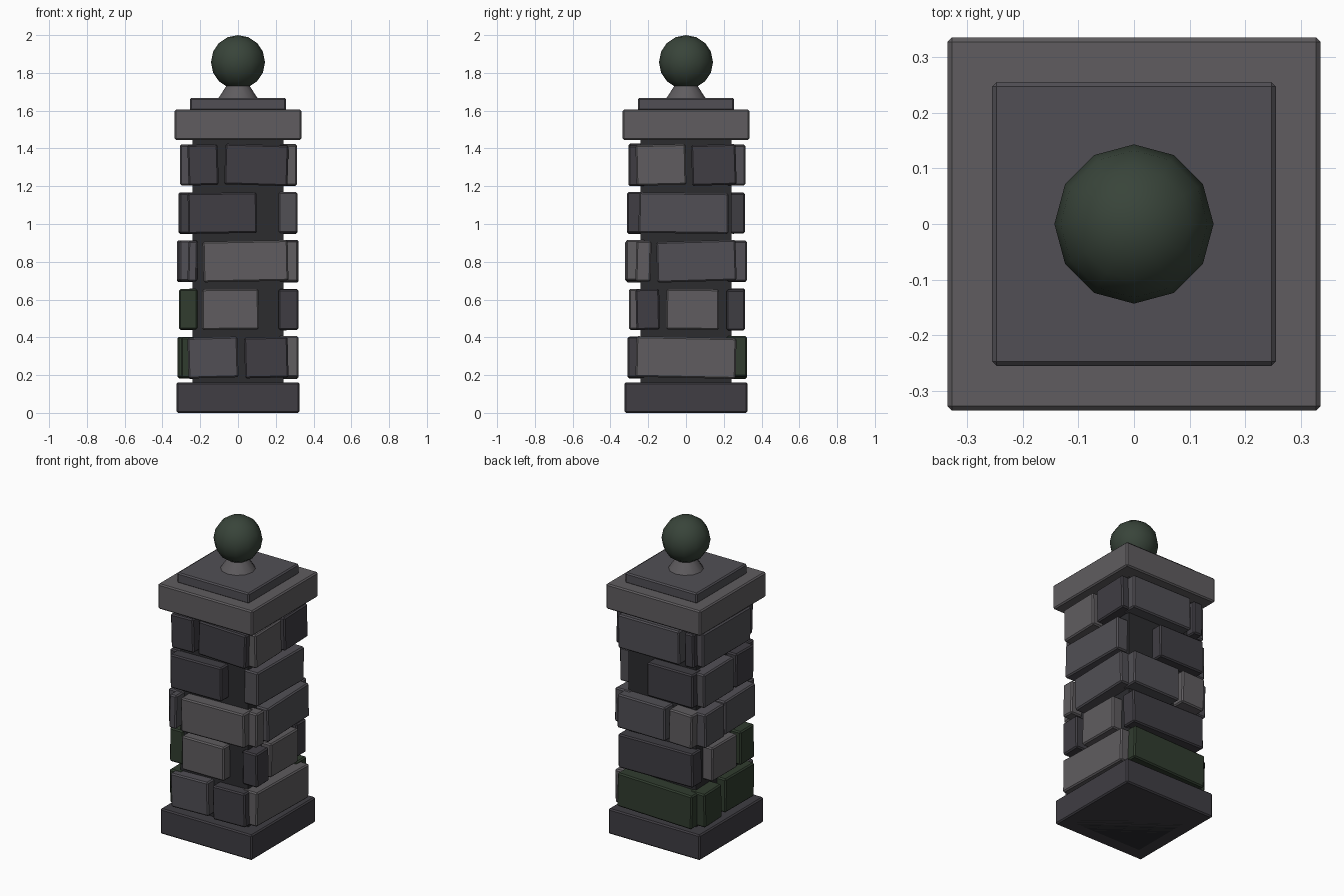
import bpy
import random
from math import radians
from mathutils import Matrix

if "Cube" in bpy.data.objects:
    bpy.data.objects.remove(bpy.data.objects["Cube"])

random.seed(4)


def material(name, rgb):
    m = bpy.data.materials.new(name)
    m.diffuse_color = (*rgb, 1)
    m.use_nodes = True
    m.node_tree.nodes["Principled BSDF"].inputs["Base Color"].default_value = m.diffuse_color
    return m


MATS = {
    "L": material("light_stone", (0.115, 0.108, 0.115)),
    "M": material("mid_stone", (0.082, 0.078, 0.09)),
    "D": material("dark_stone", (0.05, 0.047, 0.056)),
    "G": material("mossy_stone", (0.03, 0.045, 0.028)),
    "C": material("mortar", (0.025, 0.025, 0.028)),
    "B": material("mossy_ball", (0.04, 0.058, 0.042)),
}


def box(name, size, matrix, mat, bevel=0.008):
    bpy.ops.mesh.primitive_cube_add(size=1)
    o = bpy.context.object
    o.name = name
    o.data.transform(Matrix.Diagonal((*size, 1)))
    o.matrix_world = matrix
    o.data.materials.append(MATS[mat])
    if bevel:
        b = o.modifiers.new("worn_edges", "BEVEL")
        b.width = bevel
        b.segments = 1


def slab(name, half, z0, z1, mat, bevel=0.008):
    box(name, (2 * half, 2 * half, z1 - z0),
        Matrix.Translation((0, 0, (z0 + z1) / 2)), mat, bevel)


# Plinth, mortar core and cap slabs
slab("plinth", 0.325, 0, 0.162, "D")
slab("mortar_core", 0.24, 0, 1.46, "C", 0)
slab("cap_slab", 0.335, 1.444, 1.605, "L")
slab("upper_cap_slab", 0.255, 1.6, 1.667, "M")

# Facing stones: each wall is a list of courses from the bottom up,
# each stone is (left, right, colour) as seen from outside the wall
E = 0.265    # where the stones stop at the corners
WALLS = {
    "front": [[(-E, 0, "M"), (.035, E, "D")],
              [(-.19, .11, "L")],
              [(-E, -.215, "M"), (-.185, E, "L")],
              [(-E, .1, "D")],
              [(-E, -.105, "D"), (-.07, E, "D")]],
    "right": [[(-E, E, "L")],
              [(-E, -.14, "D"), (-.105, .175, "L")],
              [(-E, -.185, "L"), (-.155, E, "M")],
              [(-.25, .225, "M")],
              [(-E, 0, "L"), (.03, E, "D")]],
    "back": [[(-E, E, "G")],
             [(-E, E, "D")],
             [(-E, .075, "M"), (.1, E, "L")],
             [(-.06, E, "D")],
             [(-E, .17, "M"), (.2, E, "D")]],
    "left": [[(-E, -.09, "G"), (-.03, E, "G")],
             [(-.17, .08, "L"), (.11, .25, "G")],
             [(-E, -.07, "M"), (-.045, E, "M")],
             [(-E, .04, "M"), (.07, .25, "D")],
             [(-E, .22, "M")]],
}
INNER, PITCH, HEIGHT = 0.215, 0.255, 0.215
for side, (wall, courses) in enumerate(WALLS.items()):
    for i, stones in enumerate(courses):
        for left, right, mat in stones:
            out = random.uniform(0.3, 0.324)
            tilt = radians(random.uniform(-2, 2))
            m = (Matrix.Rotation(radians(90 * side), 4, "Z")
                 @ Matrix.Translation(((left + right) / 2, -(out + INNER) / 2,
                                       0.293 + PITCH * i))
                 @ Matrix.Rotation(tilt, 4, "Y"))
            box(f"{wall}_stone_course_{i + 1}",
                (right - left, out - INNER, HEIGHT), m, mat)

# Finial: flared neck and ball
bpy.ops.mesh.primitive_cone_add(vertices=12, radius1=0.106, radius2=0.055,
                                depth=0.08, location=(0, 0, 1.702))
neck = bpy.context.object
neck.name = "finial_neck"
neck.data.materials.append(MATS["L"])
bpy.ops.object.shade_smooth_by_angle(angle=radians(40))

bpy.ops.mesh.primitive_uv_sphere_add(segments=12, ring_count=8, radius=0.143,
                                     location=(0, 0, 1.857))
ball = bpy.context.object
ball.name = "finial_ball"
ball.data.materials.append(MATS["B"])
bpy.ops.object.shade_smooth_by_angle(angle=radians(40))
